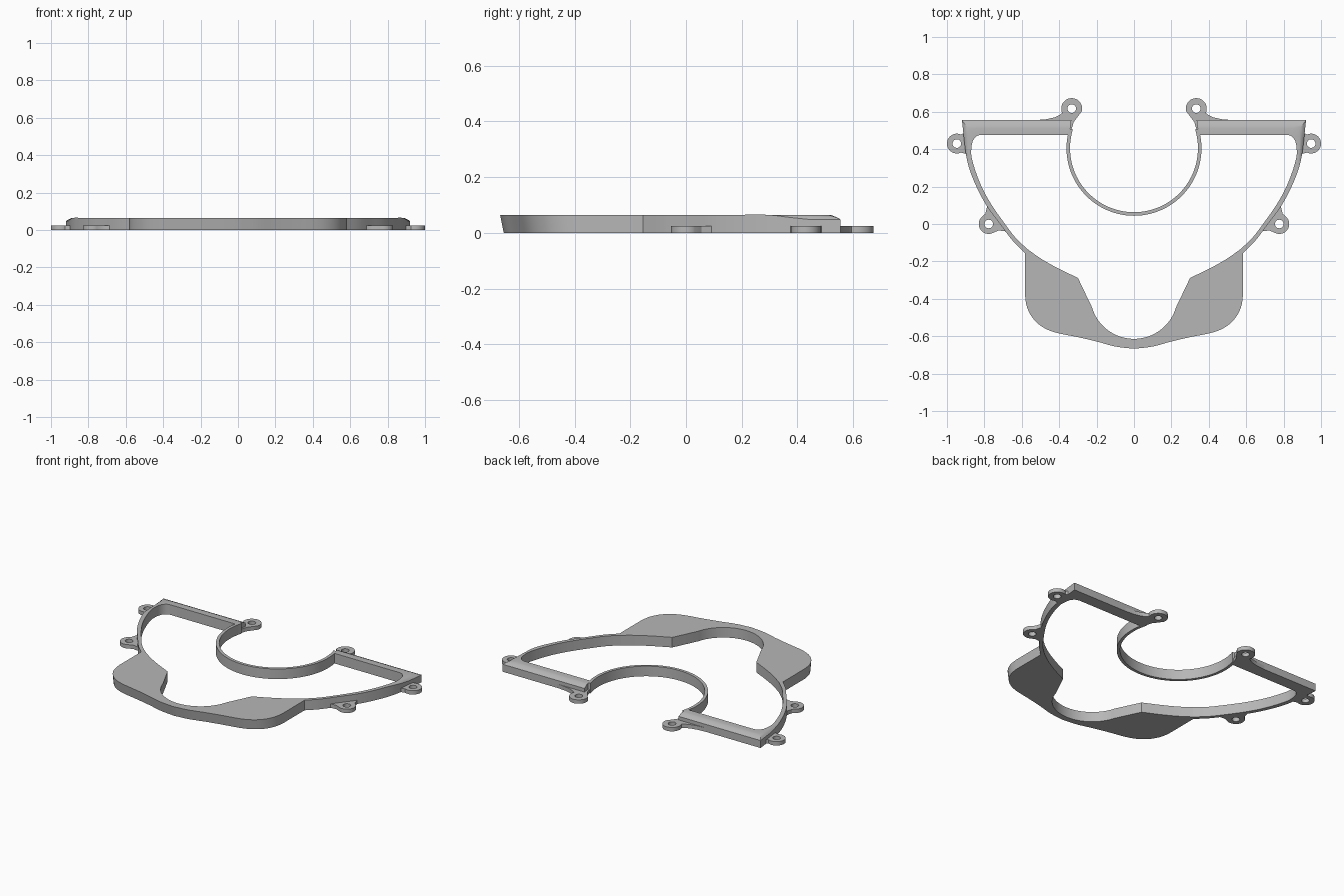
import bpy, bmesh, math
from mathutils import Vector

if "Cube" in bpy.data.objects:
    bpy.data.objects.remove(bpy.data.objects["Cube"])

H = 0.065        # body height
TAB_H = 0.025    # mounting tab height

grey = bpy.data.materials.new("plain grey")
grey.diffuse_color = (0.47, 0.47, 0.47, 1)
grey.use_nodes = True
grey.node_tree.nodes["Principled BSDF"].inputs["Base Color"].default_value = grey.diffuse_color


def finish(bm, name, mirror=False):
    bmesh.ops.recalc_face_normals(bm, faces=bm.faces[:])
    mesh = bpy.data.meshes.new(name)
    bm.to_mesh(mesh)
    bm.free()
    ob = bpy.data.objects.new(name, mesh)
    mesh.materials.append(grey)
    bpy.context.collection.objects.link(ob)
    bpy.ops.object.select_all(action='DESELECT')
    ob.select_set(True)
    bpy.context.view_layer.objects.active = ob
    bpy.ops.object.shade_smooth_by_angle(angle=math.radians(30))
    if mirror:
        ob.modifiers.new("Mirror", 'MIRROR').use_mirror_merge = False
    return ob


def arc(cx, cy, r, a0, a1, n):
    return [(cx + r * math.cos(math.radians(a0 + (a1 - a0) * i / n)),
             cy + r * math.sin(math.radians(a0 + (a1 - a0) * i / n))) for i in range(n + 1)]


def spline(pts, n=4):
    """Smooth curve through the points (works for any dimension)."""
    p = [Vector(q) for q in pts]
    p = [2 * p[0] - p[1]] + p + [2 * p[-1] - p[-2]]
    out = []
    for a, b, c, d in zip(p, p[1:], p[2:], p[3:]):
        for i in range(n):
            t = i / n
            out.append(0.5 * (2 * b + (c - a) * t + (2 * a - 5 * b + 4 * c - d) * t * t
                              + (3 * b - a - 3 * c + d) * t ** 3))
    return [tuple(v) for v in out] + [tuple(p[-2])]


def prism(loops, height):
    """Extrude an outline (first loop) with optional holes (other loops)."""
    bm = bmesh.new()
    edges = []
    for loop in loops:
        vs = [bm.verts.new((x, y, 0)) for x, y in loop]
        edges += [bm.edges.new((vs[i - 1], vs[i])) for i in range(len(vs))]
    bmesh.ops.triangle_fill(bm, edges=edges, use_beauty=True, use_dissolve=False)
    ext = bmesh.ops.extrude_face_region(bm, geom=bm.faces[:], use_keep_orig=True)
    top = [g for g in ext["geom"] if isinstance(g, bmesh.types.BMVert)]
    bmesh.ops.translate(bm, verts=top, vec=(0, 0, height))
    return bm


def sweep(sections):
    """Skin a list of equal closed cross-sections and cap both ends."""
    bm = bmesh.new()
    rows = [[bm.verts.new(p) for p in s] for s in sections]
    n = len(rows[0])
    for a, b in zip(rows, rows[1:]):
        for i in range(n):
            j = (i + 1) % n
            bm.faces.new((a[i], a[j], b[j], b[i]))
    bm.faces.new(rows[0])
    bm.faces.new(rows[-1][::-1])
    return bm


# Round collar at the back: thin upright arc
outer = arc(0, 0.405, 0.361, 17, -197, 64)
inner = arc(0, 0.405, 0.342, 17, -197, 64)
finish(sweep([[(*i, 0), (*o, 0), (*o, H), (*i, H)] for i, o in zip(inner, outer)]), "round_collar")

# Side wall and rear bar: inner x, y, outer x, y, outer edge height
wall = spline([(0.565, -0.138, 0.583, -0.155, H), (0.632, -0.075, 0.65, -0.088, H),
               (0.697, 0.010, 0.716, 0.0, H), (0.763, 0.105, 0.785, 0.093, H),
               (0.815, 0.200, 0.838, 0.190, H), (0.853, 0.300, 0.879, 0.290, H),
               (0.870, 0.370, 0.898, 0.370, 0.056), (0.868, 0.420, 0.908, 0.445, 0.048)])
wall += [(0.862, 0.445, 0.914, 0.500, 0.048), (0.850, 0.462, 0.920, 0.555, 0.048),
         (0.836, 0.473, 0.870, 0.555, 0.048), (0.815, 0.477, 0.830, 0.555, 0.048),
         (0.345, 0.477, 0.335, 0.555, 0.048)]
sections = []
for ix, iy, ox, oy, h in wall:
    at = lambda f, z: (ix + (ox - ix) * f, iy + (oy - iy) * f, z)
    sections.append([at(0, 0), at(1, 0), at(1, h), at(0.8, H - (H - h) * 0.5),
                     at(0.6, H - (H - h) * 0.12), at(0.45, H), at(0, H)])
finish(sweep(sections), "side_wall_and_rear_bar", mirror=True)

# Front plate with a round notch and a slightly drafted front
right = spline([(0.300, -0.288), (0.400, -0.240), (0.490, -0.190), (0.565, -0.138)])
right += [(0.583, -0.155)]
right += spline([(0.583, -0.38), (0.572, -0.445), (0.540, -0.505), (0.490, -0.550),
                 (0.420, -0.580), (0.300, -0.605), (0.200, -0.628), (0.100, -0.655), (0, -0.667)])
notch = arc(0, -0.38, 0.234, 196, 344, 40)
left = [(-x, y) for x, y in right[-2::-1]]
bm = prism([notch + right + left], H)
for v in bm.verts:
    if v.co.z < 0.001 and v.co.y < -0.4 and math.hypot(v.co.x, v.co.y + 0.38) > 0.24:
        v.co.y *= 0.98
finish(bm, "front_plate")

# Mounting tabs with screw holes
tabs = {
    "rear_tab": (0.333, 0.617, 0.056, -25, 195,
                 [(0.300, 0.575), (0.322, 0.545), (0.336, 0.500), (0.360, 0.500), (0.530, 0.550),
                  (0.530, 0.555), (0.470, 0.560), (0.425, 0.570), (0.400, 0.582)]),
    "corner_tab": (0.947, 0.430, 0.053, -115, 115, [(0.905, 0.490), (0.890, 0.480), (0.885, 0.375), (0.900, 0.375)]),
    "side_tab": (0.777, 0.0, 0.053, -115, 35, [(0.795, 0.055), (0.786, 0.092), (0.772, 0.095),
                                               (0.675, -0.045), (0.690, -0.038), (0.725, -0.035)]),
}
for name, (cx, cy, r, a0, a1, base) in tabs.items():
    hole = arc(cx, cy, 0.023, 0, 345, 23)
    finish(prism([arc(cx, cy, r, a0, a1, 28) + base, hole], TAB_H), name, mirror=True)
